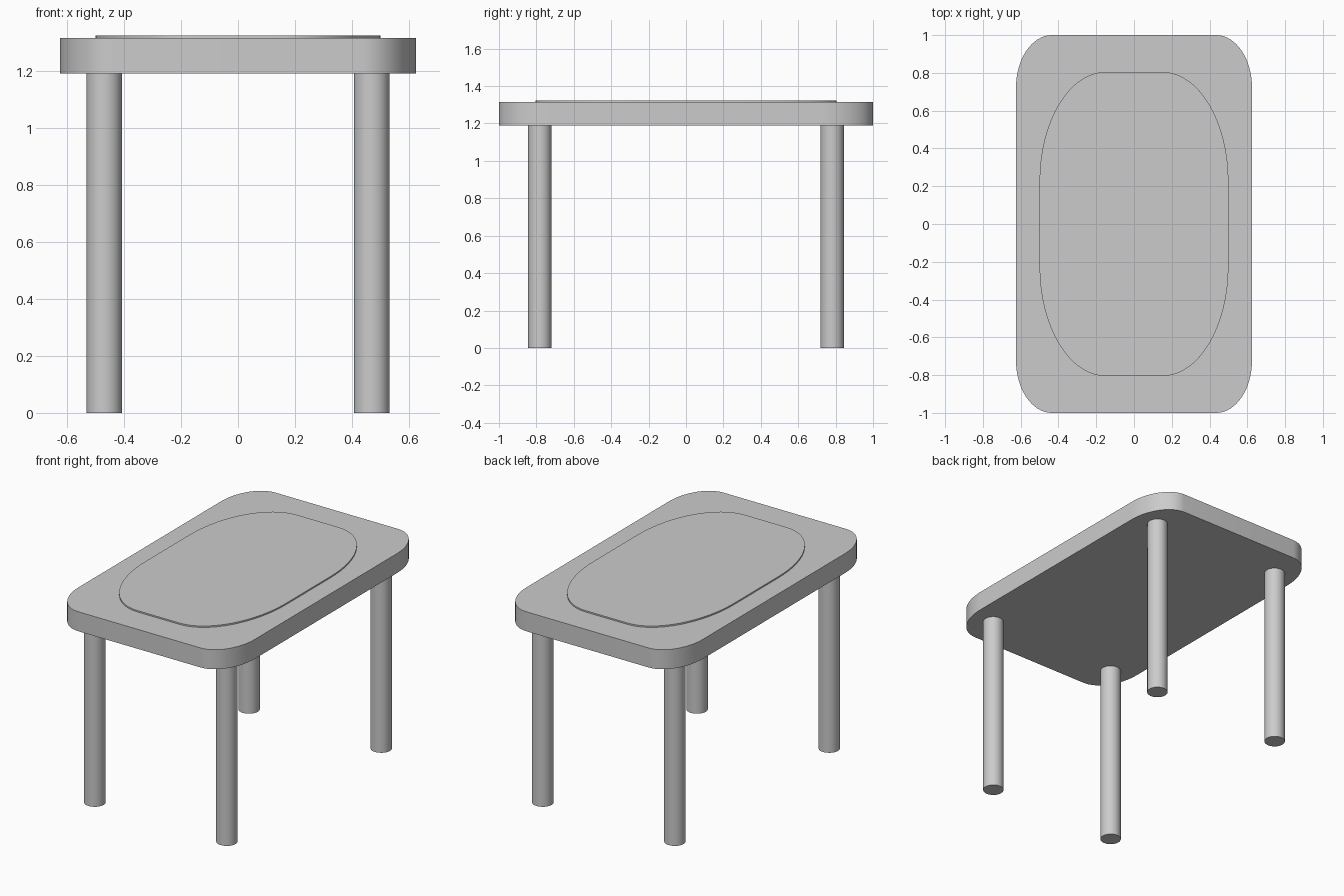
import bpy, bmesh, math

if "Cube" in bpy.data.objects:
    bpy.data.objects.remove(bpy.data.objects["Cube"])

grey = bpy.data.materials.new("light grey")
grey.diffuse_color = (0.6, 0.6, 0.6, 1)
grey.use_nodes = True
grey.node_tree.nodes["Principled BSDF"].inputs["Base Color"].default_value = grey.diffuse_color


def finish(name, bm):
    bmesh.ops.recalc_face_normals(bm, faces=bm.faces)
    mesh = bpy.data.meshes.new(name)
    bm.to_mesh(mesh)
    bm.free()
    mesh.materials.append(grey)
    obj = bpy.data.objects.new(name, mesh)
    bpy.context.collection.objects.link(obj)
    bpy.ops.object.select_all(action='DESELECT')
    obj.select_set(True)
    bpy.context.view_layer.objects.active = obj
    bpy.ops.object.shade_smooth_by_angle(angle=math.radians(30))
    return obj


def rounded_slab(name, hx, hy, rx, ry, z0, z1, steps=16):
    """Slab with elliptical rounded corners."""
    bm = bmesh.new()
    verts = []
    for q, (sx, sy) in enumerate([(1, 1), (-1, 1), (-1, -1), (1, -1)]):
        for i in range(steps + 1):
            a = math.pi / 2 * (q + i / steps)
            verts.append(bm.verts.new((sx * (hx - rx) + rx * math.cos(a),
                                       sy * (hy - ry) + ry * math.sin(a), z0)))
    face = bm.faces.new(verts)
    ext = bmesh.ops.extrude_face_region(bm, geom=[face], use_keep_orig=True)
    for v in ext["geom"]:
        if isinstance(v, bmesh.types.BMVert):
            v.co.z = z1
    return finish(name, bm)


def leg(name, x, y, r=0.0625, h=1.19):
    bm = bmesh.new()
    bmesh.ops.create_cone(bm, cap_ends=True, segments=32,
                          radius1=r, radius2=r, depth=h)
    bmesh.ops.translate(bm, verts=bm.verts, vec=(x, y, h / 2))
    return finish(name, bm)


# Table top and the thin raised panel on it
rounded_slab("table_top", 0.625, 1.0, 0.19, 0.28, 1.19, 1.315)
rounded_slab("raised_panel", 0.5, 0.805, 0.35, 0.58, 1.31, 1.324)

# Four round legs
for side, x in (("left", -0.469), ("right", 0.469)):
    for end, y in (("front", -0.782), ("back", 0.782)):
        leg(f"{end}_{side}_leg", x, y)
